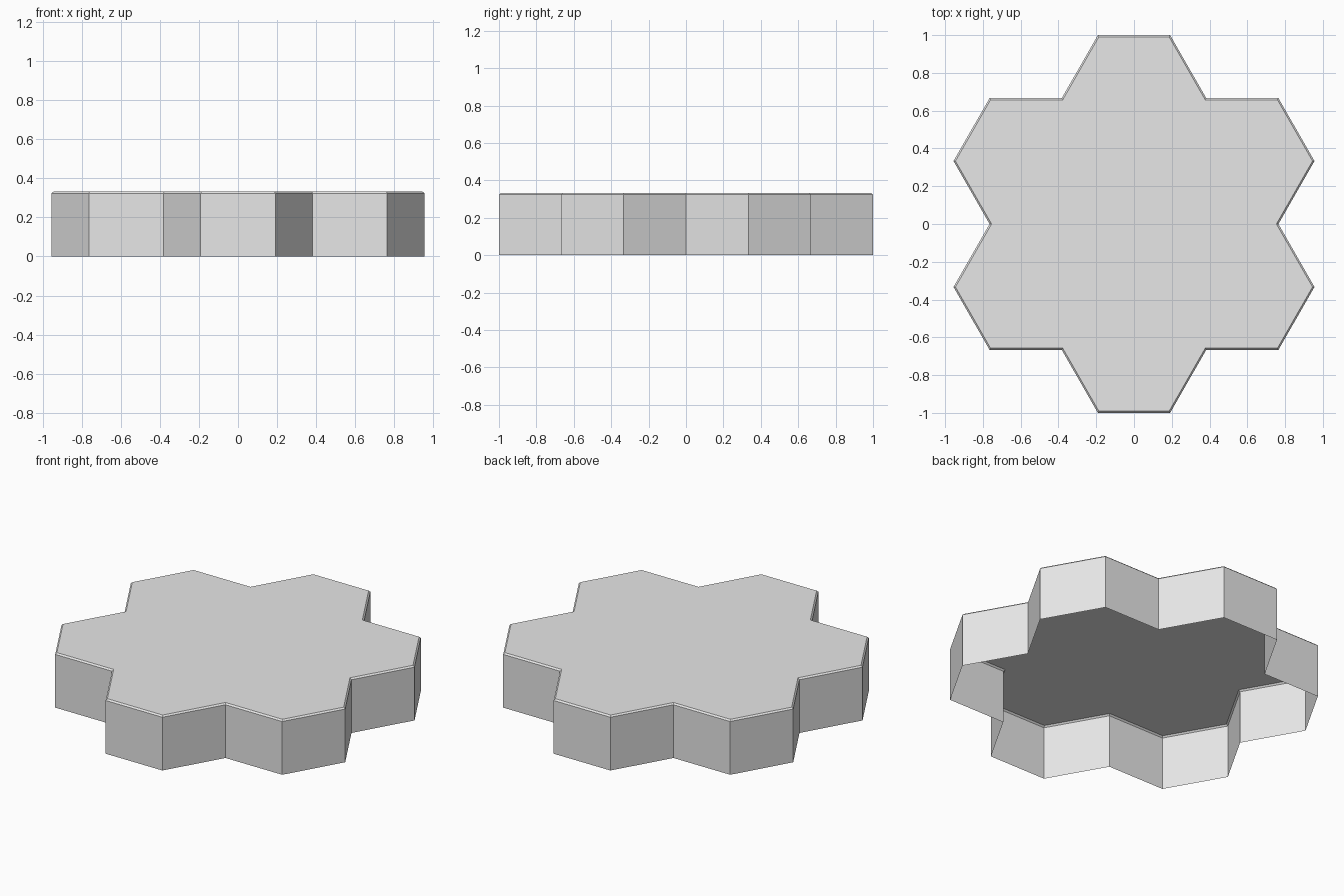
import bpy
import bmesh
from math import sin, cos, radians, sqrt

cube = bpy.data.objects.get("Cube")
if cube:
    bpy.data.objects.remove(cube, do_unlink=True)

HEX = 2 / (3 * sqrt(3))    # hexagon side length
WIDTH_FACTOR = 0.993       # tile is very slightly narrow in x
HEIGHT = 0.333
BEVEL = 0.009

# Plain grey material
grey = bpy.data.materials.new("light_grey")
grey.use_nodes = True
colour = (0.8, 0.8, 0.8, 1)
grey.diffuse_color = colour
grey.node_tree.nodes["Principled BSDF"].inputs["Base Color"].default_value = colour


def petal_outline():
    """Outer corners of six hexagons set around a seventh."""
    points = []
    for petal in range(6):
        angle = 30 + 60 * petal
        cx = sqrt(3) * HEX * cos(radians(angle))
        cy = sqrt(3) * HEX * sin(radians(angle))
        for turn in (-90, -30, 30):
            a = radians(angle + turn)
            points.append(((cx + HEX * cos(a)) * WIDTH_FACTOR, cy + HEX * sin(a)))
    return points


# Side walls: a thin skirt, open underneath
bm = bmesh.new()
outline = petal_outline()
low = [bm.verts.new((x, y, 0)) for x, y in outline]
high = [bm.verts.new((x, y, HEIGHT - BEVEL)) for x, y in outline]
count = len(outline)
for i in range(count):
    j = (i + 1) % count
    bm.faces.new((low[i], low[j], high[j], high[i]))

# Top plate with a narrow chamfered rim
top = bm.faces.new(high)
bm.normal_update()
bmesh.ops.inset_region(bm, faces=[top], thickness=BEVEL, use_even_offset=True)
for v in top.verts:
    v.co.z = HEIGHT
bm.normal_update()

mesh = bpy.data.meshes.new("hexagon_cluster_tile")
bm.to_mesh(mesh)
bm.free()
mesh.materials.append(grey)
tile = bpy.data.objects.new("hexagon_cluster_tile", mesh)
bpy.context.collection.objects.link(tile)
